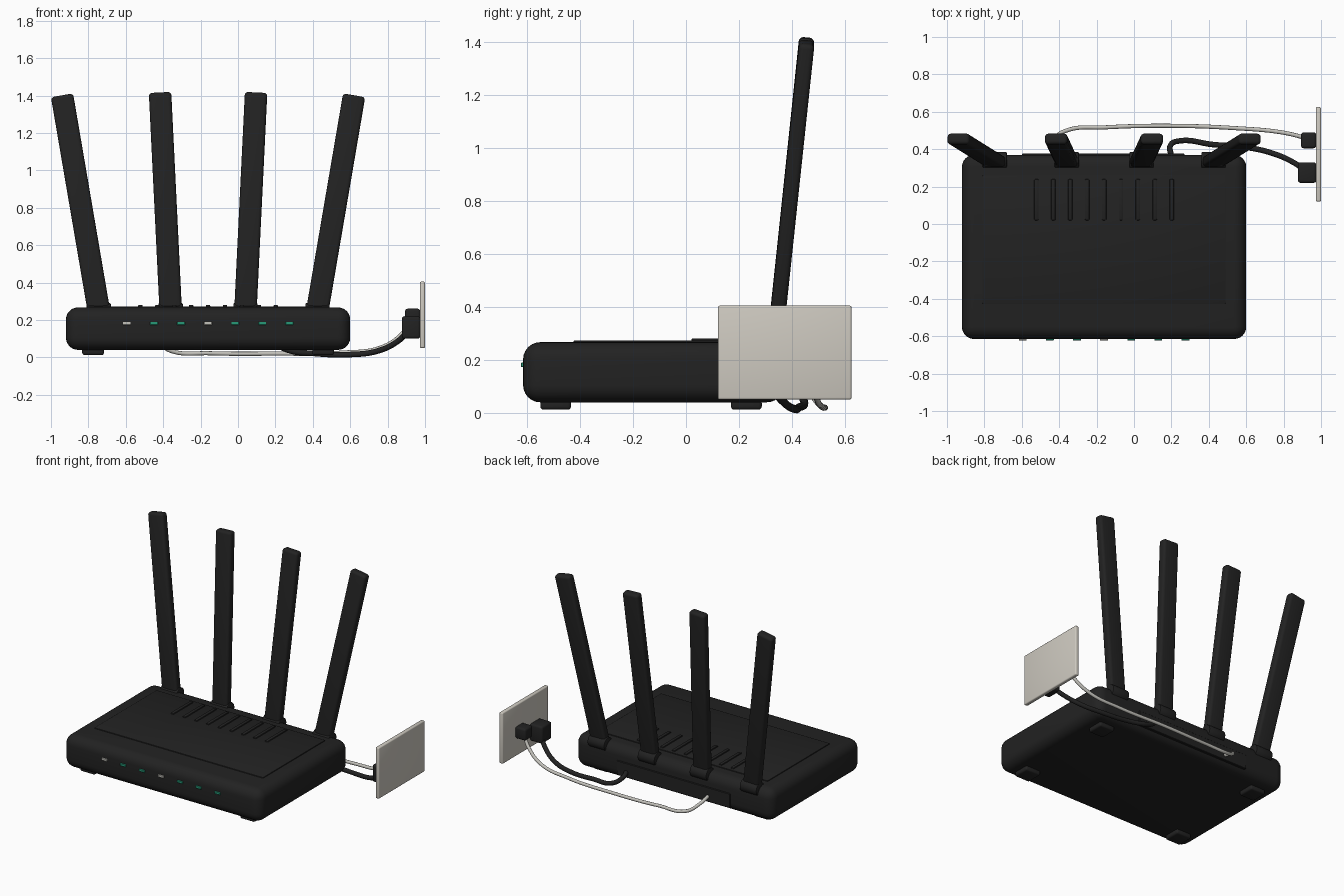
import bpy, bmesh, math
from mathutils import Matrix, Vector

if "Cube" in bpy.data.objects:
    bpy.data.objects.remove(bpy.data.objects["Cube"])


def material(name, rgb):
    m = bpy.data.materials.new(name)
    m.diffuse_color = (*rgb, 1)
    m.use_nodes = True
    m.node_tree.nodes["Principled BSDF"].inputs["Base Color"].default_value = m.diffuse_color
    return m


BLACK = material("black_plastic", (0.016, 0.016, 0.016))
CREAM = material("warm_white_plastic", (0.62, 0.59, 0.53))
GREY = material("light_grey", (0.55, 0.54, 0.50))
GREEN = material("green_light", (0.02, 0.32, 0.19))


def finish(name, bm, mat):
    me = bpy.data.meshes.new(name)
    bm.to_mesh(me)
    bm.free()
    ob = bpy.data.objects.new(name, me)
    bpy.context.collection.objects.link(ob)
    me.materials.append(mat)
    bpy.ops.object.select_all(action='DESELECT')
    ob.select_set(True)
    bpy.context.view_layer.objects.active = ob
    bpy.ops.object.shade_smooth_by_angle(angle=math.radians(35))
    return ob


def box(name, lo, hi, mat, bevel=0.0, seg=3, matrix=None):
    """Box between two corners with rounded edges."""
    lo, hi = Vector(lo), Vector(hi)
    bm = bmesh.new()
    bmesh.ops.create_cube(bm, size=1, matrix=Matrix.Translation((lo + hi) / 2)
                          @ Matrix.Diagonal((*(hi - lo), 1)))
    if bevel:
        bmesh.ops.bevel(bm, geom=bm.edges[:], offset=bevel, segments=seg,
                        profile=0.5, affect='EDGES')
    if matrix:
        bm.transform(matrix)
    return finish(name, bm, mat)


def barrel(name, centre, r, length, mat):
    """Cylinder along x with softened rims."""
    bm = bmesh.new()
    bmesh.ops.create_cone(bm, cap_ends=True, segments=32, radius1=r, radius2=r, depth=length,
                          matrix=Matrix.Translation(centre) @ Matrix.Rotation(math.pi / 2, 4, 'Y'))
    rims = [e for e in bm.edges if abs(e.verts[0].co.x - e.verts[1].co.x) < 1e-4]
    bmesh.ops.bevel(bm, geom=rims, offset=0.006, segments=2, profile=0.5, affect='EDGES')
    return finish(name, bm, mat)


def cable(name, pts, r, mat):
    cu = bpy.data.curves.new(name, 'CURVE')
    cu.dimensions = '3D'
    cu.bevel_depth = r
    cu.bevel_resolution = 4
    cu.use_fill_caps = True
    sp = cu.splines.new('BEZIER')
    sp.bezier_points.add(len(pts) - 1)
    for bp, p in zip(sp.bezier_points, pts):
        bp.co = p
        bp.handle_left_type = bp.handle_right_type = 'AUTO'
    ob = bpy.data.objects.new(name, cu)
    bpy.context.collection.objects.link(ob)
    cu.materials.append(mat)


CX = -0.16  # centre line of the router

# Housing, raised lid panel and rear port panel
box("housing", (-0.92, -0.615, 0.04), (0.60, 0.37, 0.267), BLACK, 0.065, 6)
box("lid_panel", (-0.81, -0.425, 0.25), (0.49, 0.26, 0.273), BLACK, 0.004, 2)
box("port_panel", (-0.60, 0.35, 0.07), (0.27, 0.376, 0.17), BLACK, 0.003, 1)

# Vent ribs on the lid
for i in range(9):
    x = CX + (i - 4) * 0.0905
    box(f"vent_rib_{i + 1}", (x - 0.012, 0.02, 0.26), (x + 0.012, 0.24, 0.281), BLACK, 0.006, 2)

# Feet
for sx in (-1, 1):
    for y in (-0.492, 0.228):
        x = CX + sx * 0.615
        box("foot", (x - 0.058, y - 0.058, 0.012), (x + 0.058, y + 0.058, 0.05), BLACK, 0.012, 3)

# Status lights
for i, m in enumerate((GREY, GREEN, GREEN, GREY, GREEN, GREEN, GREEN)):
    x = CX + (i - 3) * 0.145
    box(f"status_light_{i + 1}", (x - 0.021, -0.623, 0.173), (x + 0.021, -0.613, 0.190), m, 0.002, 1)

# Antennas with hinge barrels, fanned outwards and leaning back
for off, tilt in ((-0.585, -9.7), (-0.20, -2.8), (0.20, 2.8), (0.585, 9.7)):
    x = CX + off
    barrel("antenna_hinge", (x, 0.34, 0.245), 0.045, 0.13, BLACK)
    place = (Matrix.Translation((x, 0.334, 0.255))
             @ Matrix.Rotation(math.radians(tilt), 4, 'Y')
             @ Matrix.Rotation(math.radians(-6), 4, 'X'))
    box("antenna", (-0.06, -0.029, 0), (0.06, 0.029, 1.168), BLACK, 0.018, 4, place)

# Wall plate and the two plugs
box("wall_plate", (0.972, 0.12, 0.05), (1.0, 0.625, 0.405), CREAM, 0.008, 3)
box("power_plug", (0.876, 0.22, 0.10), (0.975, 0.33, 0.22), BLACK, 0.014, 3)
box("network_plug", (0.893, 0.405, 0.178), (0.975, 0.49, 0.26), BLACK, 0.014, 3)

# Cables from the port panel to the plugs
cable("power_cable", [(0.20, 0.36, 0.11), (0.195, 0.42, 0.085), (0.25, 0.445, 0.045),
                      (0.42, 0.425, 0.02), (0.60, 0.41, 0.015), (0.75, 0.375, 0.035),
                      (0.86, 0.325, 0.09), (0.91, 0.29, 0.14)], 0.015, BLACK)
cable("network_cable", [(-0.43, 0.36, 0.11), (-0.425, 0.45, 0.085), (-0.36, 0.50, 0.035),
                        (-0.15, 0.517, 0.022), (0.20, 0.525, 0.02), (0.55, 0.512, 0.025),
                        (0.77, 0.493, 0.055), (0.88, 0.47, 0.13), (0.925, 0.455, 0.20)], 0.011, GREY)
